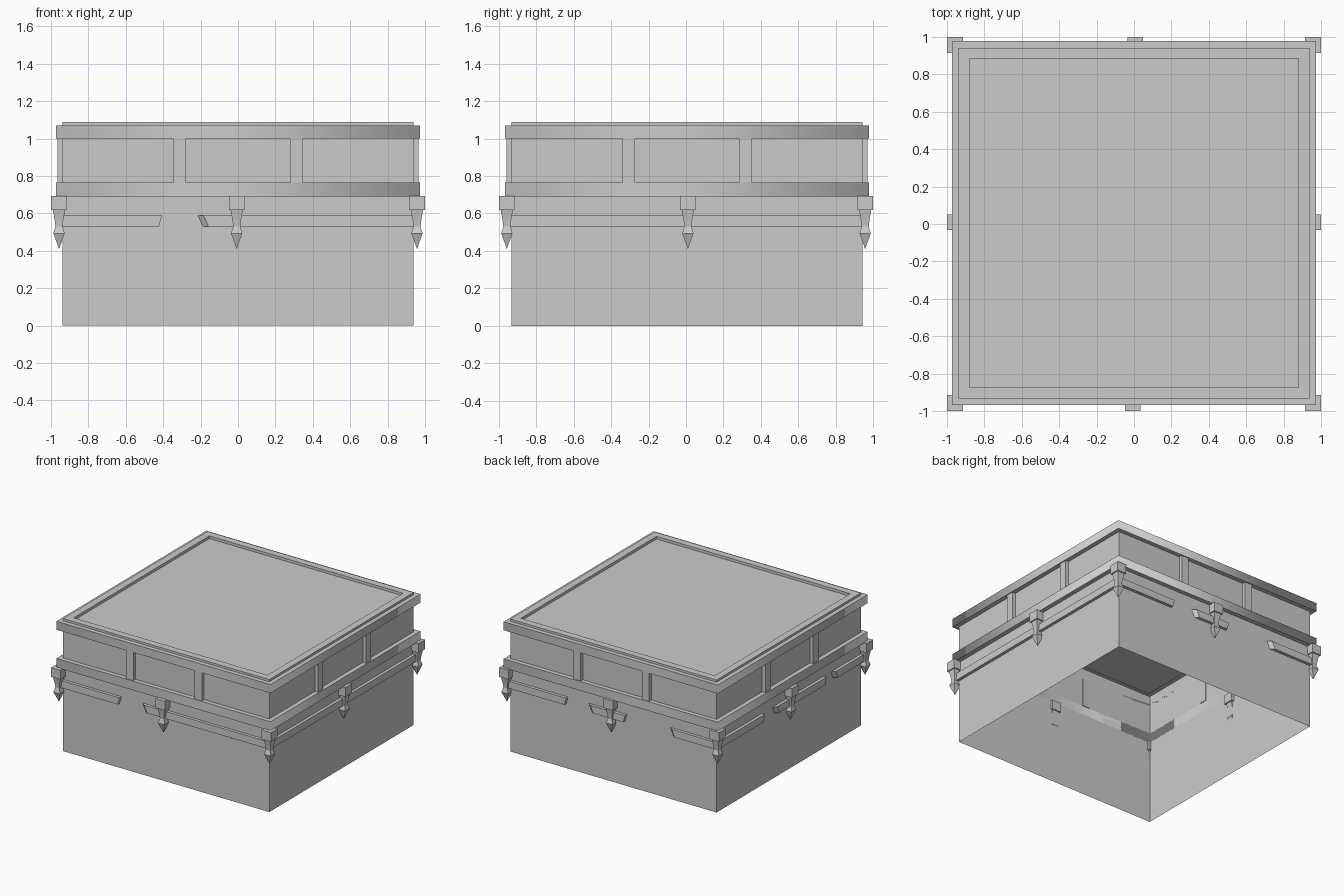
import bpy, bmesh
from math import pi
from mathutils import Matrix, Vector

if "Cube" in bpy.data.objects:
    bpy.data.objects.remove(bpy.data.objects["Cube"])

grey = bpy.data.materials.new("plain grey")
grey.use_nodes = True
grey.diffuse_color = (0.6, 0.6, 0.6, 1)
grey.node_tree.nodes["Principled BSDF"].inputs["Base Color"].default_value = (0.6, 0.6, 0.6, 1)

WALL, TRIM, OFFSET = 0.937, 0.973, Vector((0, 0.005, 0))


def finish(name, bm, recalc=True):
    if recalc:
        bmesh.ops.recalc_face_normals(bm, faces=bm.faces)
    mesh = bpy.data.meshes.new(name)
    bm.to_mesh(mesh)
    bm.free()
    mesh.materials.append(grey)
    obj = bpy.data.objects.new(name, mesh)
    bpy.context.collection.objects.link(obj)
    return obj


def loft(bm, profile, centre=(0, 0), cap_start=True, cap_end=True, closed=False):
    """Stack square rings given as (half width, z)."""
    rings = []
    for half, z in profile:
        rings.append([bm.verts.new((centre[0] + sx * half, centre[1] + sy * half, z))
                      for sx, sy in ((-1, -1), (1, -1), (1, 1), (-1, 1))])
    pairs = list(zip(rings, rings[1:]))
    if closed:
        pairs.append((rings[-1], rings[0]))
    for a, b in pairs:
        for i in range(4):
            j = (i + 1) % 4
            bm.faces.new((a[i], a[j], b[j], b[i]))
    if cap_start and not closed:
        bm.faces.new(rings[0][::-1])
    if cap_end and not closed:
        bm.faces.new(rings[-1])


def hexahedron(bm, corners, turn):
    """Corners: two quads of four points, joined; turned about z."""
    v = [bm.verts.new(turn @ Vector(c) + OFFSET) for c in corners]
    bm.faces.new(v[:4])
    bm.faces.new(v[4:][::-1])
    for i in range(4):
        j = (i + 1) % 4
        bm.faces.new((v[i], v[4 + i], v[4 + j], v[j]))


# Hollow walls, open underneath, with a shallow recessed roof
bm = bmesh.new()
loft(bm, [(WALL, 0), (WALL, 1.088), (0.88, 1.088), (0.88, 1.066)],
     centre=OFFSET[:2], cap_start=False)
finish("walls_and_roof", bm, recalc=False)

# Two trim bands, softened around the corners only
for name, low, high in (("lower_trim", 0.69, 0.765), ("upper_trim", 1.0, 1.07)):
    bm = bmesh.new()
    loft(bm, [(WALL, low), (TRIM, low), (TRIM, high), (WALL, high)],
         centre=OFFSET[:2], closed=True)
    for face in bm.faces:
        face.smooth = True
    for edge in bm.edges:
        a, b = (v.co for v in edge.verts)
        edge.smooth = abs(a.z - b.z) > 0.01
    finish(name, bm)

# Rail spans per side, measured along the wall
E = 0.962
SIDES = [
    ("front", [(-E, -0.415), (-0.2, E)], -0.007),
    ("right", [(-E, E)], 0.01),
    ("back", [(-E, -0.42), (-0.21, 0.115), (0.53, E)], -0.007),
    ("left", [(-E, -0.355), (-0.2, 0.445), (0.56, E)], -0.01),
]
FINIAL = [(0.0, 0.41), (0.03, 0.493), (0.019, 0.53), (0.023, 0.565), (0.033, 0.62)]


def add_bracket(name, x, y):
    bm = bmesh.new()
    loft(bm, FINIAL, centre=(x, y))
    loft(bm, [(0.042, 0.618), (0.042, 0.694)], centre=(x, y))
    bmesh.ops.remove_doubles(bm, verts=bm.verts, dist=0.0001)
    finish(name, bm)


for k, (side, spans, middle) in enumerate(SIDES):
    turn = Matrix.Rotation(k * pi / 2, 3, "Z")

    # Pillars between the trim bands
    bm = bmesh.new()
    for u in (-0.311, 0.311):
        hexahedron(bm, [(u + du, d, z) for z in (0.765, 1.0)
                        for du, d in ((-0.033, -0.932), (0.033, -0.932),
                                      (0.033, -0.965), (-0.033, -0.965))], turn)
    finish(side + "_pillars", bm)

    # Broken rail with slanted ends, mitred at the corners
    bm = bmesh.new()
    for start, end in spans:
        points = []
        for z, lean in ((0.529, -1), (0.588, 1)):
            s_in = -WALL if start == -E else start - 0.013 * lean
            s_out = start if start == -E else s_in + 0.03
            e_in = WALL if end == E else end + 0.008 * lean
            e_out = end if end == E else e_in
            points += [(s_in, -WALL, z), (e_in, -WALL, z), (e_out, -E, z), (s_out, -E, z)]
        hexahedron(bm, points, turn)
    finish(side + "_rail", bm)

    # Hanging brackets: one mid-wall and one on a corner
    mid = turn @ Vector((middle, -0.957, 0))
    corner = turn @ Vector((-0.957, -0.957, 0))
    add_bracket(side + "_middle_bracket", mid.x, mid.y)
    add_bracket(side + "_corner_bracket", corner.x, corner.y)
